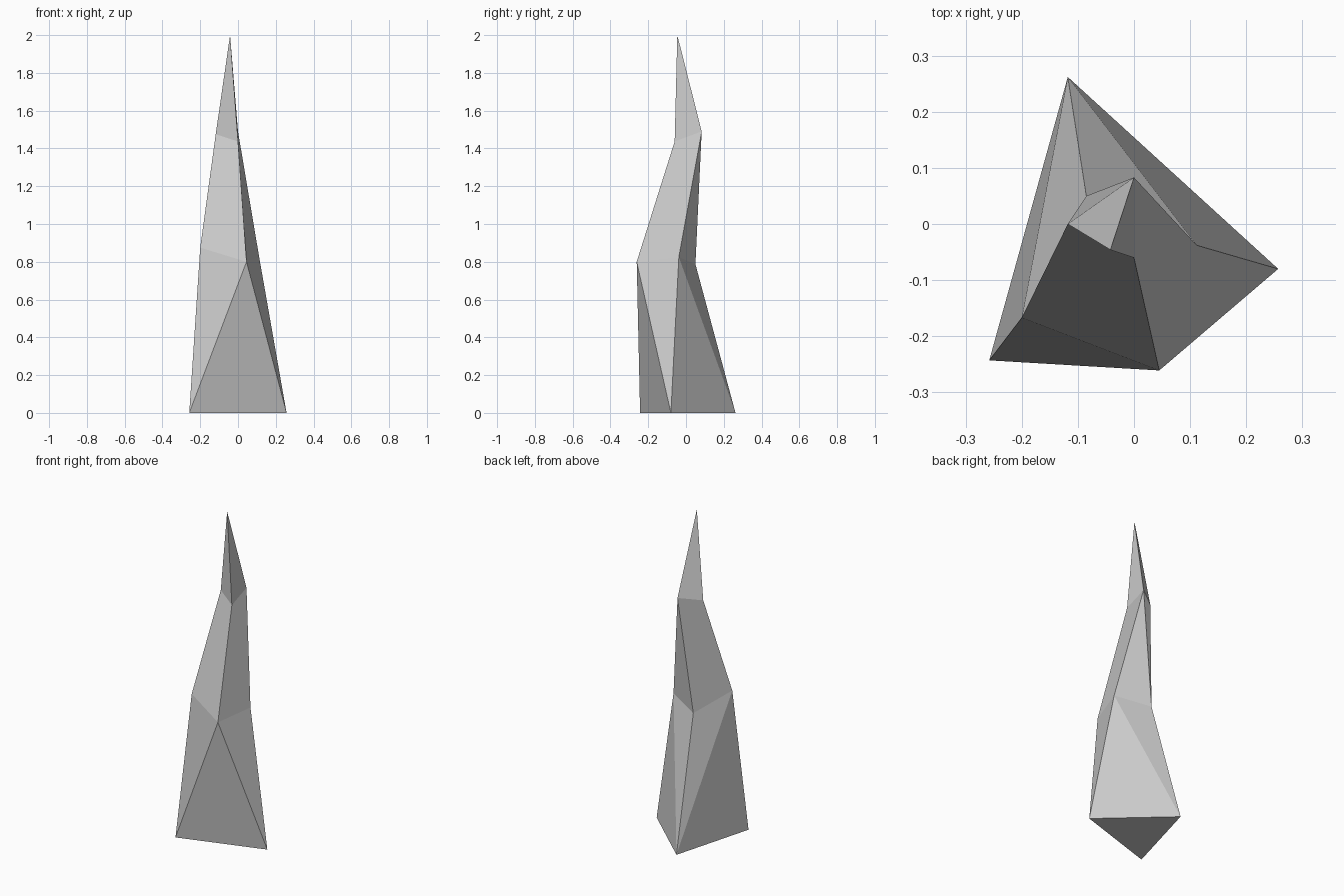
import bpy, bmesh

if "Cube" in bpy.data.objects:
    bpy.data.objects.remove(bpy.data.objects["Cube"])

# Cross-sections of the crooked spike, counter-clockwise from above
foot = [(-0.258, -0.243, 0), (0.257, -0.08, 0), (-0.118, 0.262, 0)]
waist = [(-0.2, -0.167, 0.875), (0.045, -0.261, 0.80),
         (0.112, -0.038, 0.825), (-0.085, 0.05, 0.787)]
neck = [(-0.118, 0, 1.475), (0, -0.06, 1.437), (0, 0.083, 1.49)]
tip = (-0.042, -0.046, 2.0)

bm = bmesh.new()
a, b, c = [bm.verts.new(p) for p in foot]
p, q, r, s = [bm.verts.new(v) for v in waist]
k, l, m = [bm.verts.new(v) for v in neck]
t = bm.verts.new(tip)

faces = [
    (a, c, b),                                                     # underside
    (a, b, q), (a, q, p), (b, r, q), (b, c, r), (c, s, r),         # lower part
    (c, p, s), (c, a, p),
    (p, q, l, k), (q, r, m, l), (r, s, m), (s, p, k, m),           # middle
    (k, l, t), (l, m, t), (m, k, t),                               # point
]
for f in faces:
    bm.faces.new(f)
bmesh.ops.recalc_face_normals(bm, faces=bm.faces)

mesh = bpy.data.meshes.new("rock_spike")
bm.to_mesh(mesh)
bm.free()
bpy.context.collection.objects.link(bpy.data.objects.new("rock_spike", mesh))
